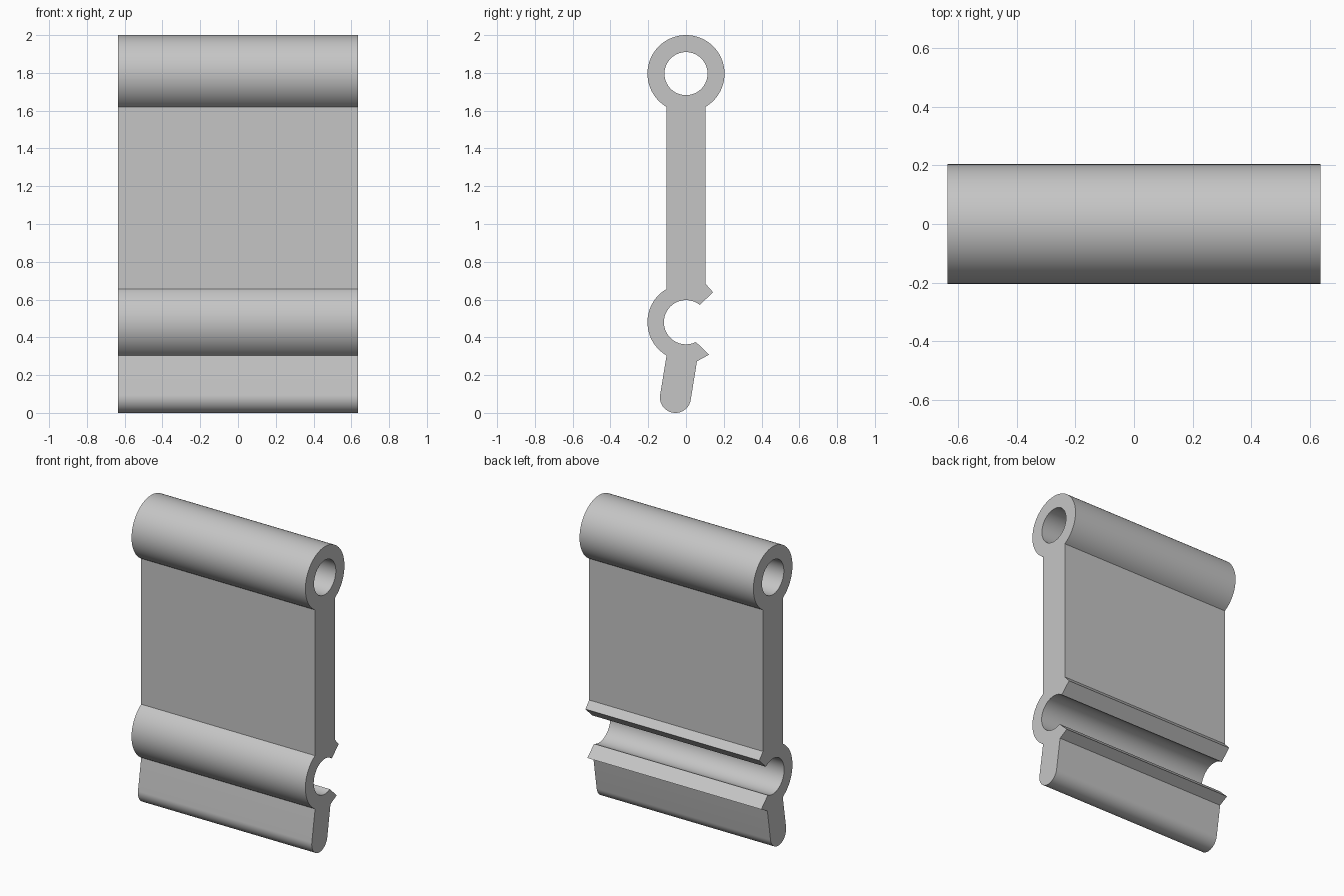
import bpy
import bmesh
from math import cos, sin, radians
from mathutils import Vector

cube = bpy.data.objects.get("Cube")
if cube:
    bpy.data.objects.remove(cube, do_unlink=True)

HALF_WIDTH = 0.636
OUTER, BORE, SOCKET, TIP = 0.204, 0.114, 0.117, 0.082
BARREL = (0, 1.796)
CLIP = (0, 0.48)
TAIL = (-0.056, 0.082)

grey = bpy.data.materials.new("plain grey")
grey.use_nodes = True
colour = (0.56, 0.56, 0.56, 1)
grey.diffuse_color = colour
grey.node_tree.nodes["Principled BSDF"].inputs["Base Color"].default_value = colour


def arc(centre, radius, start, end, steps):
    """Points (y, z) along an arc, angles in degrees from +y."""
    angles = [radians(start + (end - start) * i / steps) for i in range(steps + 1)]
    return [(centre[0] + radius * cos(a), centre[1] + radius * sin(a)) for a in angles]


def add_loop(bm, points):
    verts = [bm.verts.new((-HALF_WIDTH, y, z)) for y, z in points]
    for a, b in zip(verts, verts[1:] + verts[:1]):
        bm.edges.new((a, b))


# Side outline: barrel, front wall, clip back, tail, lower lip, socket, upper lip
outline = arc(BARREL, OUTER, -59.7, 239.7, 72)
outline += arc(CLIP, OUTER, 120.3, 239.7, 30)
outline += arc(TAIL, TIP, 170.5, 350.5, 36)
outline += [(0.058, 0.273), (0.122, 0.308)]
outline += arc(CLIP, SOCKET, 296.6, 51.3, 60)
outline += [(0.143, 0.639), (0.103, 0.684)]

# Fill the outline around the barrel bore and extrude it across the width
bm = bmesh.new()
add_loop(bm, outline)
add_loop(bm, arc(BARREL, BORE, 0, 355, 71))
bmesh.ops.triangle_fill(bm, use_beauty=True, edges=bm.edges[:], normal=Vector((-1, 0, 0)))
result = bmesh.ops.extrude_face_region(bm, geom=bm.faces[:], use_keep_orig=True)
moved = [g for g in result["geom"] if isinstance(g, bmesh.types.BMVert)]
bmesh.ops.translate(bm, verts=moved, vec=(2 * HALF_WIDTH, 0, 0))
bmesh.ops.recalc_face_normals(bm, faces=bm.faces[:])

mesh = bpy.data.meshes.new("hinged_clip_panel")
bm.to_mesh(mesh)
bm.free()
mesh.materials.append(grey)
panel = bpy.data.objects.new("hinged_clip_panel", mesh)
bpy.context.collection.objects.link(panel)

# Smooth the rounds and keep the corners sharp
bpy.ops.object.select_all(action="DESELECT")
panel.select_set(True)
bpy.context.view_layer.objects.active = panel
bpy.ops.object.shade_smooth_by_angle(angle=radians(25))
